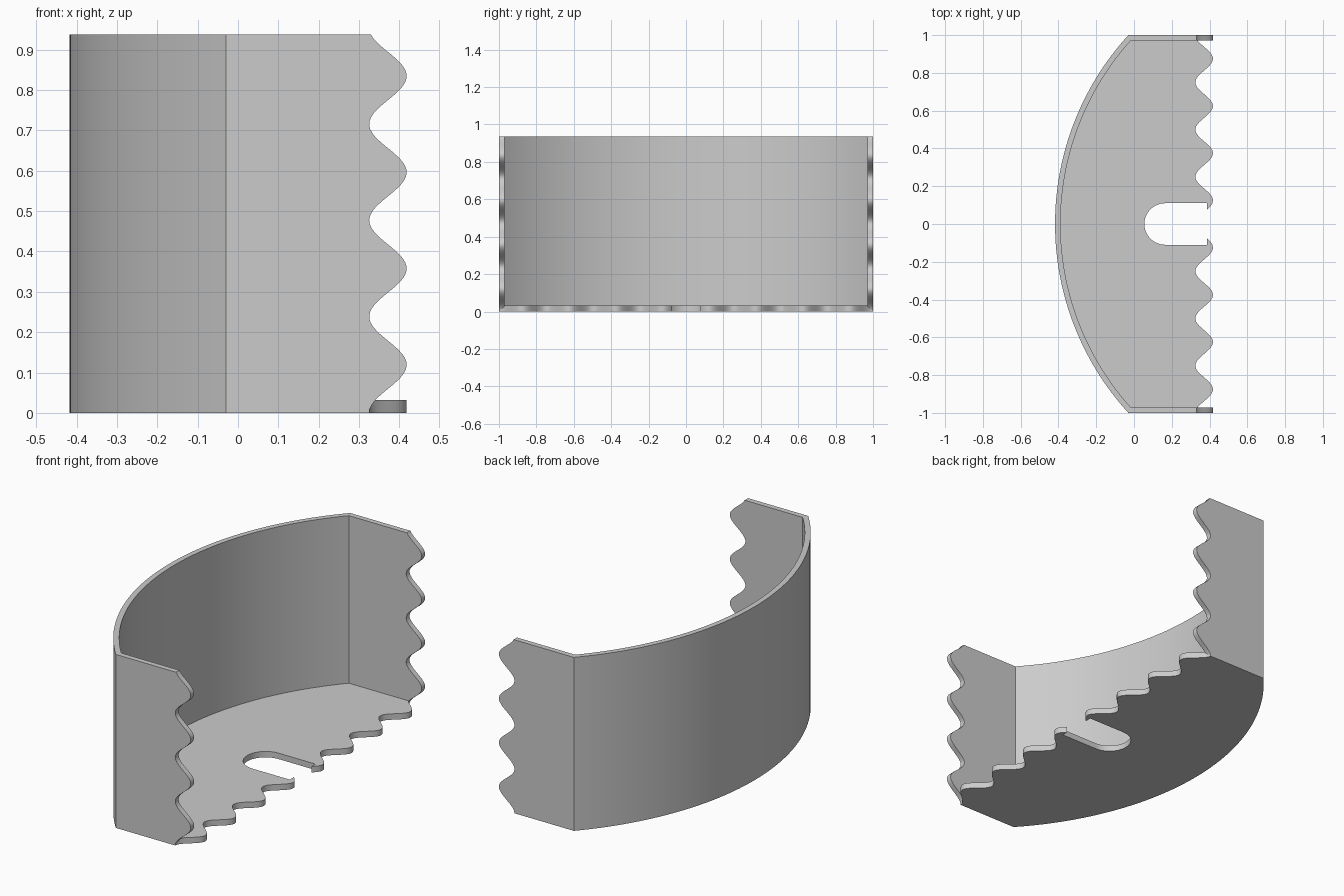
import bpy, bmesh, math

if "Cube" in bpy.data.objects:
    bpy.data.objects.remove(bpy.data.objects["Cube"], do_unlink=True)

HEIGHT, FLOOR, THICK = 0.937, 0.032, 0.029
RADIUS, CENTRE_X = 1.4826, 1.0646
SLOT_HALF, SLOT_CENTRE, SLOT_END = 0.11, 0.165, 0.386

grey = bpy.data.materials.new("plain grey")
grey.use_nodes = True
colour = (0.6, 0.6, 0.6, 1)
grey.diffuse_color = colour
grey.node_tree.nodes["Principled BSDF"].inputs["Base Color"].default_value = colour


def prism(name, outline, place, depth):
    """Extrude a closed 2D outline along the depth vector."""
    bm = bmesh.new()
    face = bm.faces.new([bm.verts.new(place(a, b)) for a, b in outline])
    new = bmesh.ops.extrude_face_region(bm, geom=[face])["geom"]
    bmesh.ops.translate(bm, vec=depth, verts=[v for v in new if isinstance(v, bmesh.types.BMVert)])
    bmesh.ops.recalc_face_normals(bm, faces=bm.faces)
    mesh = bpy.data.meshes.new(name)
    bm.to_mesh(mesh)
    bm.free()
    mesh.materials.append(grey)
    obj = bpy.data.objects.new(name, mesh)
    bpy.context.collection.objects.link(obj)
    return obj


def wave(t, period):
    return 0.3715 - 0.0465 * math.cos(math.tau * t / period)


def arc(inset, steps=64):
    """Bowed back edge, running from -y to +y."""
    r, end = RADIUS - inset, 1 - inset
    a = math.asin(end / r)
    angles = [a * (2 * i / steps - 1) for i in range(steps + 1)]
    return [(CENTRE_X - r * math.cos(t), r * math.sin(t)) for t in angles]


def combine(obj, other, operation):
    """Apply a boolean and discard the helper."""
    mod = obj.modifiers.new(operation.lower(), "BOOLEAN")
    mod.operation, mod.object, mod.solver = operation, other, "EXACT"
    bpy.context.view_layer.objects.active = obj
    bpy.ops.object.modifier_apply(modifier=mod.name)
    bpy.data.objects.remove(other, do_unlink=True)


# Upright wall: bowed back with two straight ends
inner = 1 - THICK
outline = arc(0) + [(0.5, 1), (0.5, inner)] + arc(THICK)[::-1] + [(0.5, -inner), (0.5, -1)]
tray = prism("scalloped_tray", outline, lambda x, y: (x, y, 0), (0, 0, HEIGHT))

# Wavy vertical edges on the wall ends
steps = 96
edge = [(wave(HEIGHT * i / steps, 0.2385), HEIGHT * i / steps) for i in range(steps + 1)]
edge[0], edge[-1] = (edge[0][0], -0.1), (edge[-1][0], HEIGHT + 0.1)
edge.insert(1, (edge[0][0], 0))
edge.insert(-1, (edge[-1][0], HEIGHT))
trim = [(-1, -0.1)] + edge + [(-1, HEIGHT + 0.1)]
combine(tray, prism("wave_trim", trim, lambda x, z: (x, -1.2, z), (0, 2.4, 0)), "INTERSECT")

# Floor with wavy edge and a round-ended slot
tip = 0.0751
half = [(wave(y, 0.25), y) for y in (1 + (tip - 1) * i / 96 for i in range(97))]
half.append((SLOT_END, SLOT_HALF))
for i in range(17):
    t = math.pi / 2 * (1 + i / 16)
    half.append((SLOT_CENTRE + SLOT_HALF * math.cos(t), SLOT_HALF * math.sin(t)))
half[-1] = (SLOT_CENTRE - SLOT_HALF, 0)
floor_outline = arc(0) + half + [(x, -y) for x, y in half[-2::-1]]
combine(tray, prism("floor", floor_outline, lambda x, y: (x, y, 0), (0, 0, FLOOR)), "UNION")

# Smooth the curves, keep the corners sharp
bpy.ops.object.select_all(action="DESELECT")
tray.select_set(True)
bpy.context.view_layer.objects.active = tray
bpy.ops.object.shade_smooth_by_angle(angle=math.radians(25))
